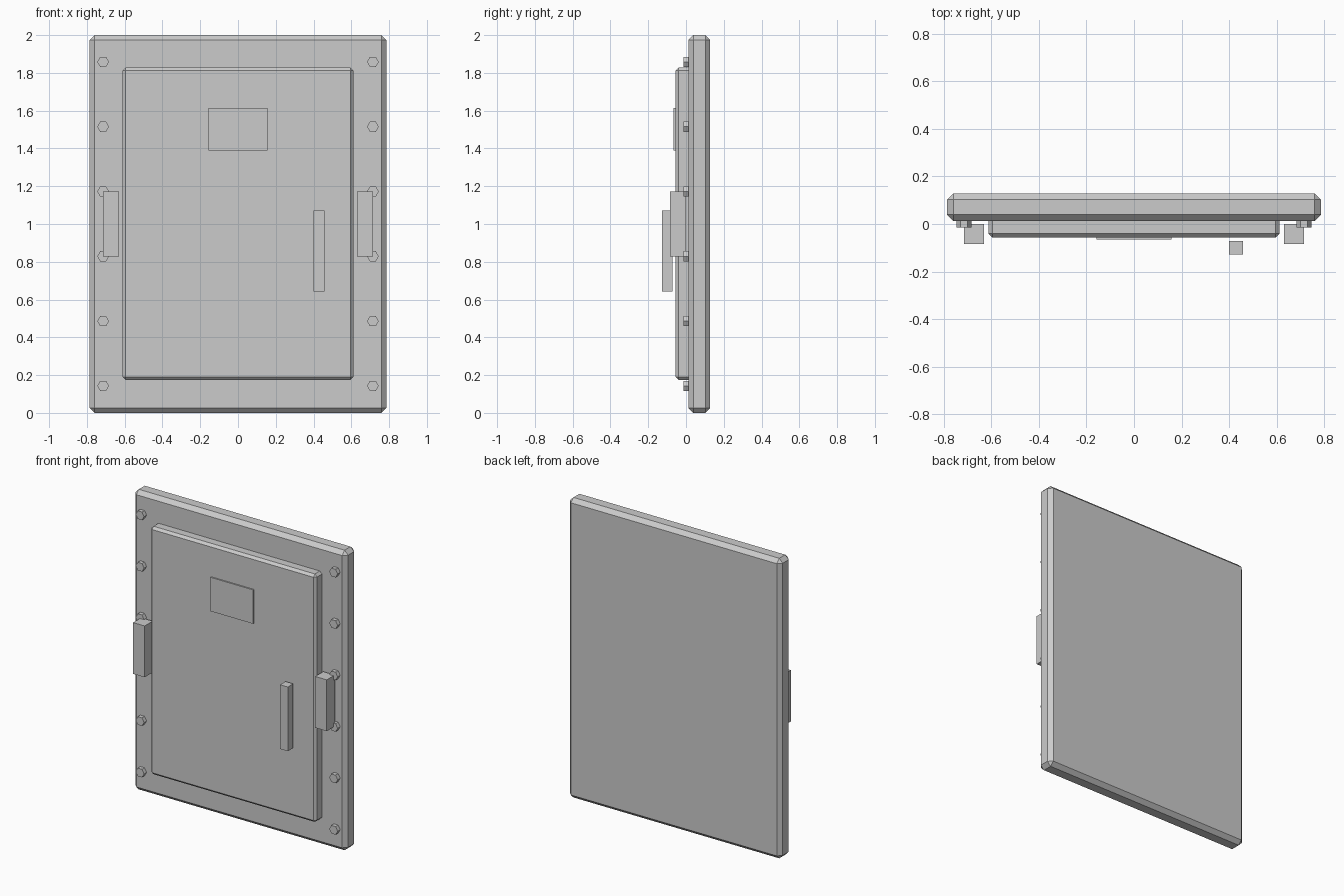
import bpy
import math

cube = bpy.data.objects.get("Cube")
if cube:
    bpy.data.objects.remove(cube, do_unlink=True)

GREY = (0.6, 0.6, 0.6, 1.0)
metal = bpy.data.materials.new("plain_grey")
metal.use_nodes = True
metal.diffuse_color = GREY
metal.node_tree.nodes["Principled BSDF"].inputs["Base Color"].default_value = GREY


def box(name, x, y, z, chamfer=0.0):
    """Box spanning the (min, max) pairs, with optional flat chamfered edges."""
    spans = (x, y, z)
    bpy.ops.mesh.primitive_cube_add(size=1, location=[(a + b) / 2 for a, b in spans])
    obj = bpy.context.object
    obj.name = name
    obj.scale = [b - a for a, b in spans]
    bpy.ops.object.transform_apply(location=False, rotation=False, scale=True)
    obj.data.materials.append(metal)
    if chamfer:
        mod = obj.modifiers.new("chamfer", 'BEVEL')
        mod.width = chamfer
        mod.segments = 1
    return obj


def bolt(name, x, z):
    """Hexagonal bolt head facing the front, with corners pointing sideways."""
    bpy.ops.mesh.primitive_cylinder_add(vertices=6, radius=0.031, depth=0.044)
    obj = bpy.context.object
    obj.name = name
    obj.data.materials.append(metal)
    obj.rotation_euler = (math.pi / 2, math.pi / 6, 0)
    # Turn the hexagon about its own axis, then tip it forward
    obj.rotation_euler = (0, 0, math.pi / 6)
    bpy.ops.object.transform_apply(location=False, rotation=True, scale=False)
    obj.rotation_euler = (math.pi / 2, 0, 0)
    obj.location = (x, 0.008, z)
    return obj


# Frame slab and raised door panel
box("frame", (-0.785, 0.785), (0.013, 0.128), (0, 2), 0.026)
box("door_panel", (-0.611, 0.611), (-0.056, 0.028), (0.175, 1.828), 0.016)

# Sign plate and pull handle
box("sign_plate", (-0.157, 0.157), (-0.065, -0.056), (1.388, 1.614))
box("handle", (0.4, 0.457), (-0.128, -0.071), (0.643, 1.071))

# Hinge blocks and bolt rows on both sides
for side, sign in (("left", 1), ("right", -1)):
    box(side + "_hinge", sorted((sign * 0.629, sign * 0.714)), (-0.085, 0.0), (0.829, 1.171))
    for i in range(6):
        bolt(f"{side}_bolt_{i + 1}", sign * 0.714, 0.143 + i * 0.343)
